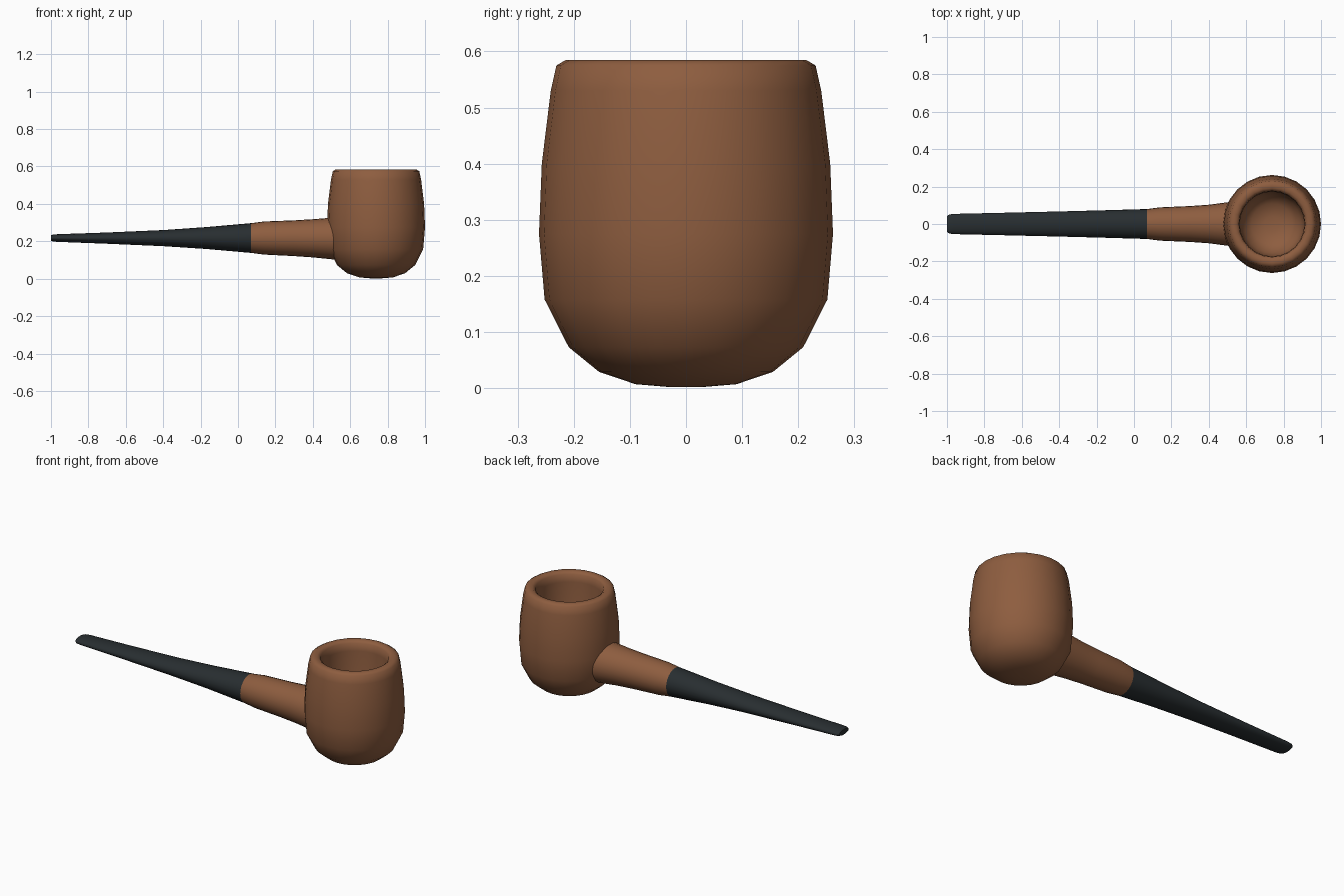
import bpy, bmesh
from math import sin, cos, pi, radians

if "Cube" in bpy.data.objects:
    bpy.data.objects.remove(bpy.data.objects["Cube"])

SIDES = 24


def material(name, rgb):
    m = bpy.data.materials.new(name)
    m.diffuse_color = (*rgb, 1)
    m.use_nodes = True
    m.node_tree.nodes["Principled BSDF"].inputs["Base Color"].default_value = m.diffuse_color
    return m


def skin_rings(name, rings, mat, angle):
    """Join closed rings of points with quads and cap both ends."""
    bm = bmesh.new()
    loops = [[bm.verts.new(p) for p in ring] for ring in rings]
    for a, b in zip(loops, loops[1:]):
        for i in range(SIDES):
            j = (i + 1) % SIDES
            bm.faces.new((a[i], a[j], b[j], b[i]))
    bm.faces.new(loops[0])
    bm.faces.new(loops[-1])
    bmesh.ops.recalc_face_normals(bm, faces=bm.faces)
    mesh = bpy.data.meshes.new(name)
    bm.to_mesh(mesh)
    bm.free()
    mesh.materials.append(mat)
    ob = bpy.data.objects.new(name, mesh)
    bpy.context.collection.objects.link(ob)
    bpy.ops.object.select_all(action='DESELECT')
    ob.select_set(True)
    bpy.context.view_layer.objects.active = ob
    bpy.ops.object.shade_smooth_by_angle(angle=radians(angle))
    return ob


def circle(i):
    a = 2 * pi * i / SIDES
    return cos(a), sin(a)


def lathe(name, cx, profile, mat):
    rings = [[(cx + r * circle(i)[0], r * circle(i)[1], z) for i in range(SIDES)]
             for r, z in profile]
    return skin_rings(name, rings, mat, 55)


def tube(name, sections, mat):
    # each section: x, half width in y, bottom z, top z
    rings = [[(x, w * circle(i)[0], (lo + hi) / 2 + (hi - lo) / 2 * circle(i)[1])
              for i in range(SIDES)] for x, w, lo, hi in sections]
    return skin_rings(name, rings, mat, 50)


wood = material("brown_wood", (0.27, 0.11, 0.05))
black = material("dark_rubber", (0.021, 0.027, 0.030))

# Bowl: outer wall, rounded rim, then the chamber
lathe("bowl", 0.738, [
    (0.03, 0.002), (0.09, 0.007), (0.155, 0.029), (0.209, 0.073), (0.252, 0.158),
    (0.262, 0.275), (0.257, 0.40), (0.241, 0.53), (0.231, 0.575), (0.214, 0.585),
    (0.192, 0.585), (0.177, 0.573), (0.173, 0.53), (0.173, 0.27),
    (0.155, 0.20), (0.11, 0.155), (0.04, 0.14)], wood)

# Shank flaring into the bowl wall
tube("shank", [
    (0.07, 0.080, 0.138, 0.297), (0.14, 0.089, 0.129, 0.306),
    (0.30, 0.096, 0.121, 0.312), (0.40, 0.103, 0.114, 0.318),
    (0.50, 0.116, 0.104, 0.326), (0.545, 0.120, 0.102, 0.328)], wood)

# Tapered stem flattening towards the bit
tube("stem", [
    (-1.0, 0.043, 0.203, 0.232), (-0.988, 0.051, 0.199, 0.236),
    (-0.965, 0.054, 0.197, 0.238), (-0.70, 0.060, 0.187, 0.247),
    (-0.40, 0.067, 0.174, 0.260), (-0.17, 0.073, 0.159, 0.276),
    (0.07, 0.080, 0.138, 0.297)], black)
